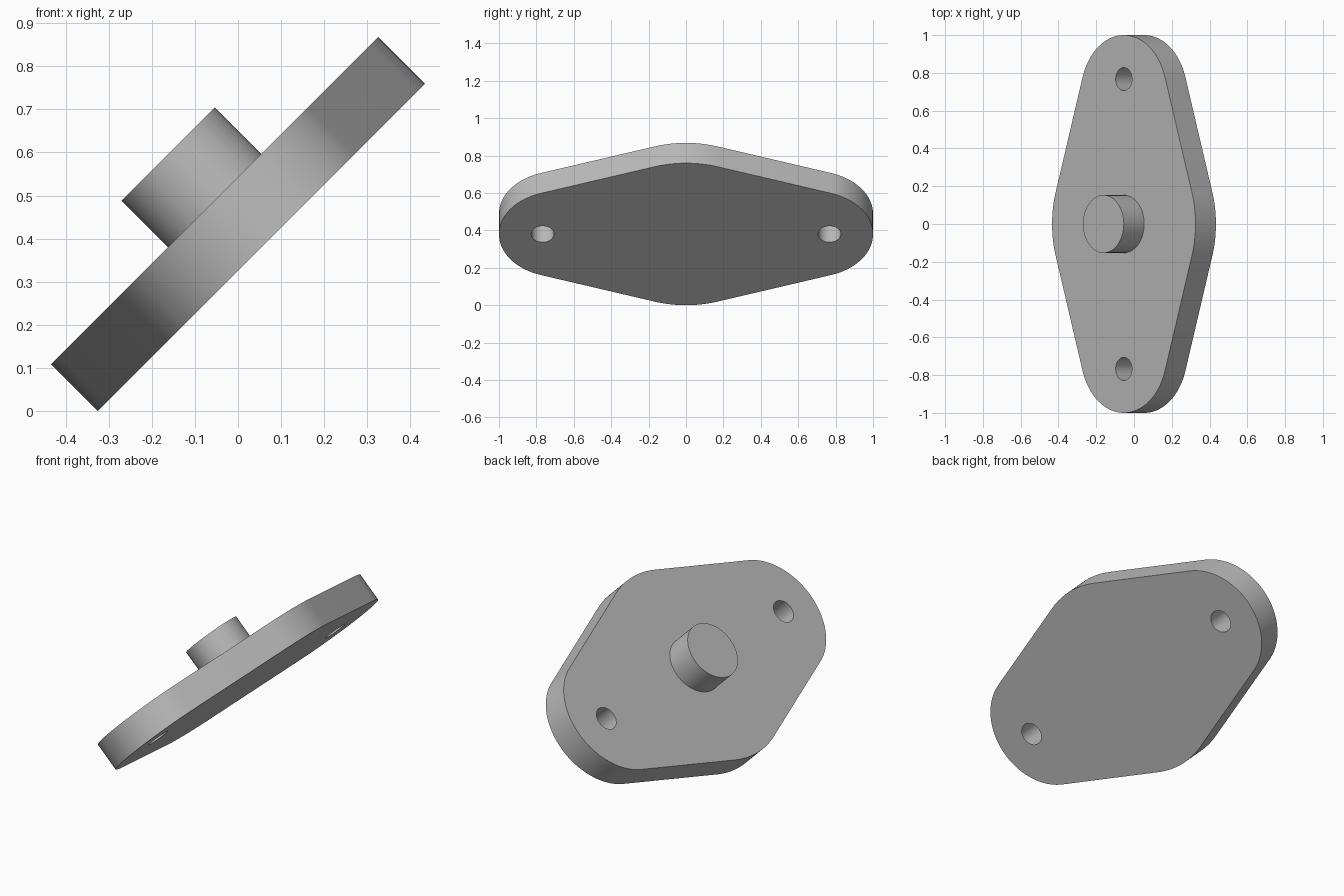
import bpy, bmesh
from math import asin, cos, sin, pi, radians
from mathutils import Matrix

default = bpy.data.objects.get("Cube")
if default:
    bpy.data.objects.remove(default, do_unlink=True)

# Flange dimensions, in its own flat frame
THICK = 0.153
MID_R = 0.537            # arc at the waist, centred on the origin
END_R = 0.325            # arcs at the two tips
END_Y = 1 - END_R
HOLE_R, HOLE_Y = 0.061, 0.767
BOSS_R, BOSS_H = 0.153, 0.153

# Lean the flat frame by 45 degrees and rest it on the ground
LIFT = (MID_R + THICK / 2) * sin(radians(45))
TILT = Matrix.Translation((0, 0, LIFT)) @ Matrix.Rotation(radians(-45), 4, 'Y')

grey = bpy.data.materials.new("plain grey")
grey.use_nodes = True
colour = (0.5, 0.5, 0.5, 1)
grey.diffuse_color = colour
grey.node_tree.nodes["Principled BSDF"].inputs["Base Color"].default_value = colour


def arc(cy, r, start, end, steps):
    angles = [start + (end - start) * i / steps for i in range(steps + 1)]
    return [(r * cos(t), cy + r * sin(t)) for t in angles]


def prism(name, outline, z0, z1):
    """Extrude a flat outline from z0 to z1 and lean it."""
    bm = bmesh.new()
    face = bm.faces.new([bm.verts.new((x, y, z0)) for x, y in outline])
    top = bmesh.ops.extrude_face_region(bm, geom=[face])["geom"]
    moved = [v for v in top if isinstance(v, bmesh.types.BMVert)]
    bmesh.ops.translate(bm, verts=moved, vec=(0, 0, z1 - z0))
    bmesh.ops.recalc_face_normals(bm, faces=bm.faces)
    bm.transform(TILT)
    mesh = bpy.data.meshes.new(name)
    bm.to_mesh(mesh)
    bm.free()
    mesh.materials.append(grey)
    obj = bpy.data.objects.new(name, mesh)
    bpy.context.collection.objects.link(obj)
    return obj


def circle(cy, r, steps):
    return arc(cy, r, 0, 2 * pi, steps)[:-1]


def activate(obj):
    bpy.ops.object.select_all(action='DESELECT')
    obj.select_set(True)
    bpy.context.view_layer.objects.active = obj


# Plate: four arcs joined by their common tangents
a = asin((MID_R - END_R) / END_Y)
outline = (arc(0, MID_R, -a, a, 16) + arc(END_Y, END_R, a, pi - a, 48)
           + arc(0, MID_R, pi - a, pi + a, 16)
           + arc(-END_Y, END_R, pi + a, 2 * pi - a, 48))
plate = prism("flange_plate", outline, -THICK / 2, THICK / 2)

# Bolt holes through both tips
for side in (-1, 1):
    cutter = prism("hole_cutter", circle(side * HOLE_Y, HOLE_R, 48), -THICK, THICK)
    cutter.hide_render = True
    activate(plate)
    mod = plate.modifiers.new("bolt_hole", 'BOOLEAN')
    mod.operation = 'DIFFERENCE'
    mod.solver = 'EXACT'
    mod.object = cutter
    bpy.ops.object.modifier_apply(modifier=mod.name)
    bpy.data.objects.remove(cutter, do_unlink=True)

# Round boss in the middle of the upper face
boss = prism("centre_boss", circle(0, BOSS_R, 64), THICK / 2 - 0.02, THICK / 2 + BOSS_H)

for obj in (plate, boss):
    activate(obj)
    bpy.ops.object.shade_smooth_by_angle(angle=radians(30))
